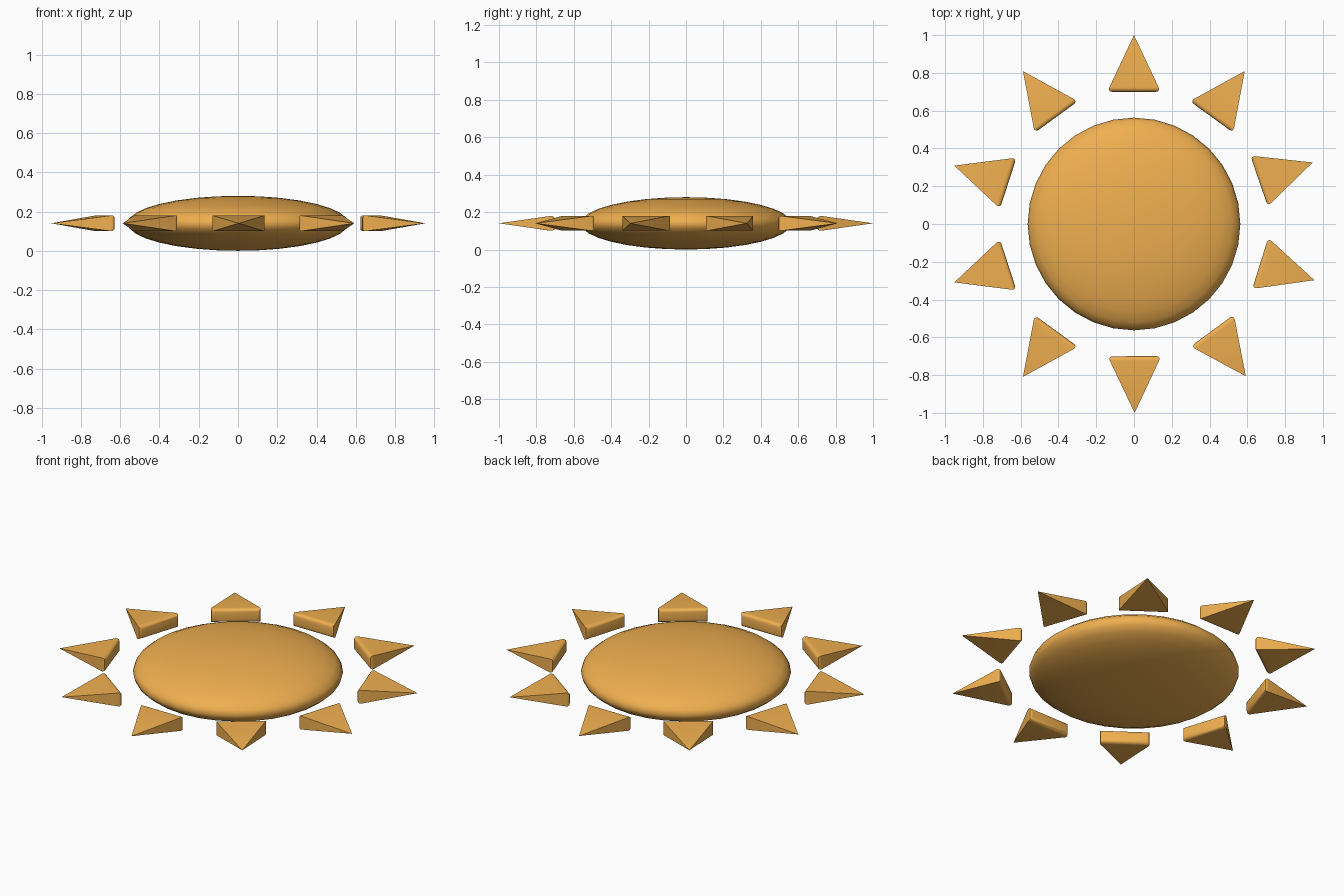
import bpy, bmesh
from math import radians
from mathutils import Matrix

if "Cube" in bpy.data.objects:
    bpy.data.objects.remove(bpy.data.objects["Cube"])

MID = 0.14  # height of the middle plane

gold = bpy.data.materials.new("gold")
gold.diffuse_color = (0.87, 0.43, 0.08, 1)
gold.use_nodes = True
gold.node_tree.nodes["Principled BSDF"].inputs["Base Color"].default_value = gold.diffuse_color


def finish(name, bm):
    mesh = bpy.data.meshes.new(name)
    bmesh.ops.recalc_face_normals(bm, faces=bm.faces)
    bm.to_mesh(mesh)
    bm.free()
    obj = bpy.data.objects.new(name, mesh)
    mesh.materials.append(gold)
    bpy.context.collection.objects.link(obj)
    bpy.ops.object.select_all(action='DESELECT')
    obj.select_set(True)
    bpy.context.view_layer.objects.active = obj
    return obj


# Flattened round body
bm = bmesh.new()
bmesh.ops.create_uvsphere(bm, u_segments=32, v_segments=16, radius=1)
bmesh.ops.transform(bm, verts=bm.verts,
                    matrix=Matrix.Translation((0, 0, MID)) @ Matrix.Diagonal((0.563, 0.563, 0.14, 1)))
finish("sun_disc", bm)
bpy.ops.object.shade_smooth()


# Ray: flat four-sided pyramid pointing outward, rounded around its base
def ray(index, angle):
    bm = bmesh.new()
    w, h, inner, outer = 0.141, 0.043, 0.70, 1.0
    base = [bm.verts.new((inner, y, z)) for y, z in ((-w, -h), (w, -h), (w, h), (-w, h))]
    tip = bm.verts.new((outer, 0, 0))
    rim = bm.faces.new(base)
    for i in range(4):
        bm.faces.new((base[i], base[(i + 1) % 4], tip))
    bmesh.ops.bevel(bm, geom=list(rim.edges), offset=0.025, segments=4,
                    profile=0.5, affect='EDGES')
    bmesh.ops.transform(bm, verts=bm.verts,
                        matrix=Matrix.Translation((0, 0, MID)) @ Matrix.Rotation(radians(angle), 4, 'Z'))
    finish(f"ray_{index}", bm)
    bpy.ops.object.shade_smooth_by_angle(angle=radians(30))


# Ten rays, those on the right very slightly off the even spacing
for i, a in enumerate((90, 54.1, 19, -17.3, -53.7, -89.8, -126, -162, 162, 126)):
    ray(i + 1, a)
